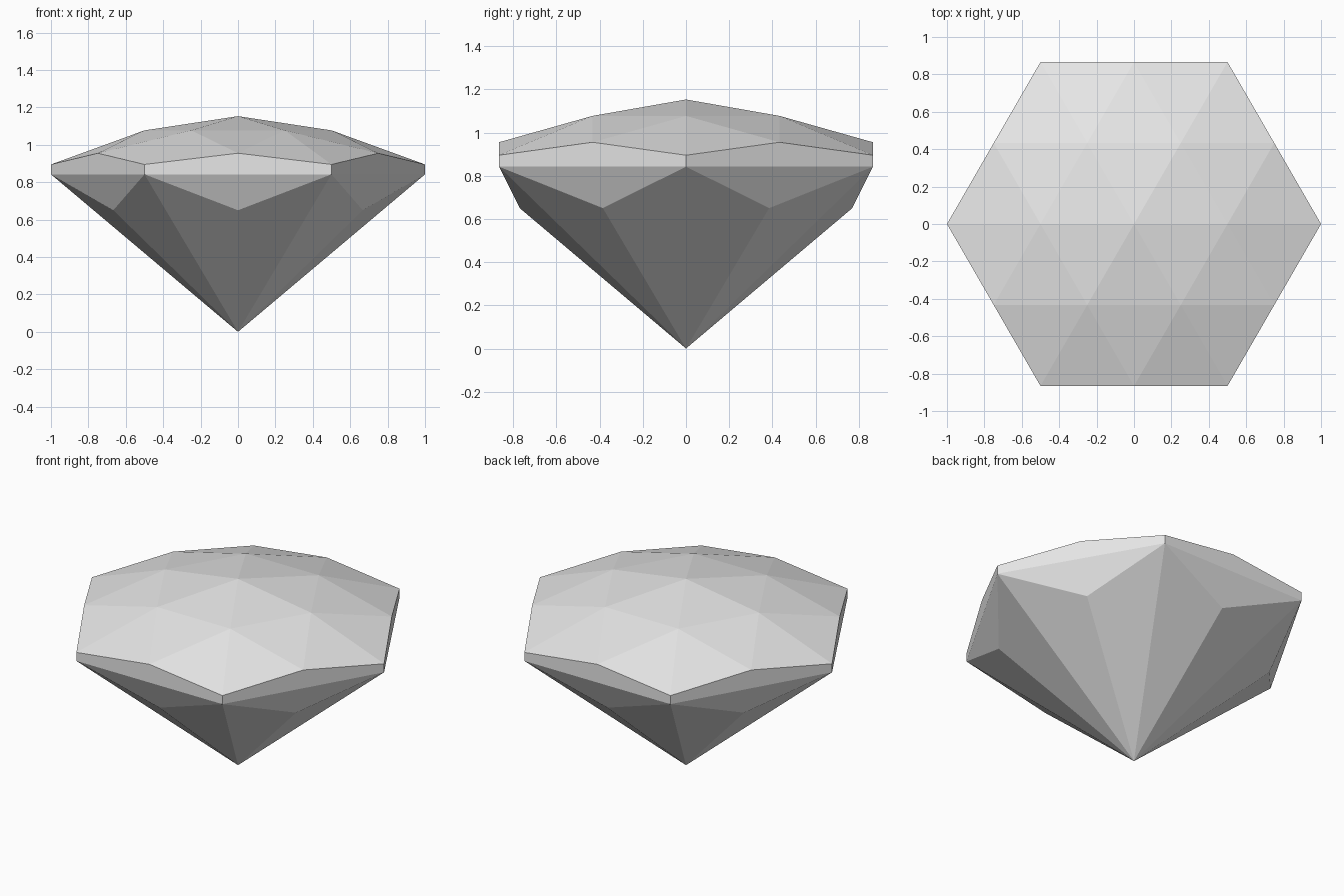
import bpy, bmesh
from math import cos, sin, pi

cube = bpy.data.objects.get("Cube")
if cube:
    bpy.data.objects.remove(cube, do_unlink=True)

# Gem material
GREY = (0.8, 0.8, 0.8, 1)
mat = bpy.data.materials.new("pale_grey")
mat.use_nodes = True
mat.diffuse_color = GREY
mat.node_tree.nodes["Principled BSDF"].inputs["Base Color"].default_value = GREY

SIDES = 6
bm = bmesh.new()


def ring(radius, z, turn=0.0):
    """Ring of vertices; turn=0.5 puts them over the middle of each side."""
    angles = [2 * pi * (i + turn) / SIDES for i in range(SIDES)]
    return [bm.verts.new((radius * cos(a), radius * sin(a), z)) for a in angles]


# Levels of the cut, from the top down
apothem = cos(pi / SIDES)
apex = bm.verts.new((0, 0, 1.153))
star = ring(0.5, 1.077)
crown_mid = ring(apothem, 0.955, 0.5)
girdle_top = ring(1, 0.895)
girdle_low = ring(1, 0.842)
pavilion_mid = ring(0.77, 0.65, 0.5)
tip = bm.verts.new((0, 0, 0))

for i in range(SIDES):
    j = (i + 1) % SIDES
    # Crown facets
    bm.faces.new((apex, star[i], star[j]))
    bm.faces.new((star[i], crown_mid[i], star[j]))
    bm.faces.new((star[i], girdle_top[i], crown_mid[i]))
    bm.faces.new((star[j], crown_mid[i], girdle_top[j]))
    # Girdle wall with peaked upper edge
    bm.faces.new((girdle_low[i], girdle_low[j], girdle_top[j], crown_mid[i], girdle_top[i]))
    # Pavilion facets
    bm.faces.new((girdle_low[i], pavilion_mid[i], girdle_low[j]))
    bm.faces.new((girdle_low[i], tip, pavilion_mid[i]))
    bm.faces.new((girdle_low[j], pavilion_mid[i], tip))

bmesh.ops.recalc_face_normals(bm, faces=bm.faces)
mesh = bpy.data.meshes.new("cut_gem")
bm.to_mesh(mesh)
bm.free()
mesh.materials.append(mat)
bpy.context.collection.objects.link(bpy.data.objects.new("cut_gem", mesh))
